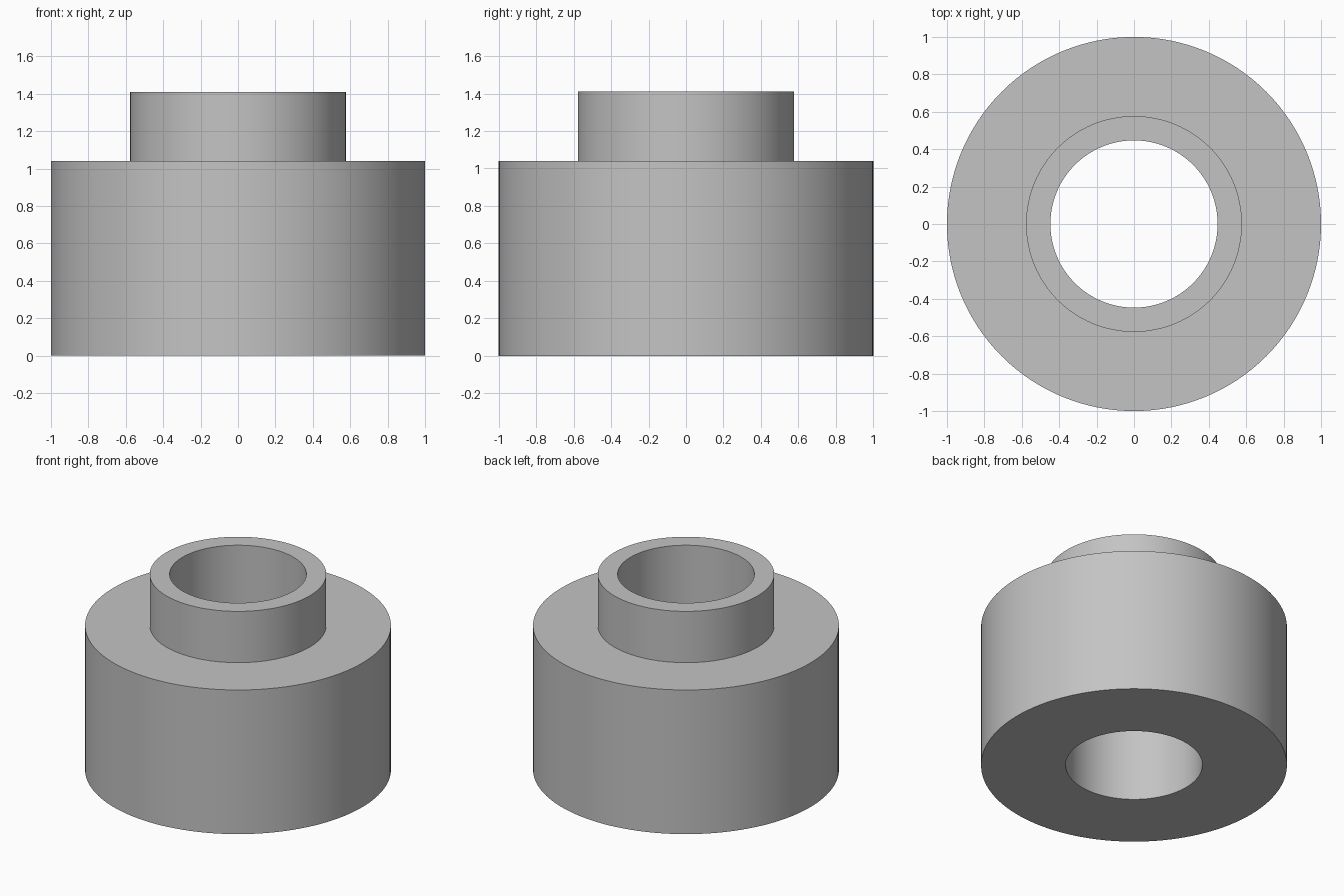
import bpy
import bmesh
from math import cos, sin, radians, tau

cube = bpy.data.objects.get("Cube")
if cube:
    bpy.data.objects.remove(cube, do_unlink=True)

SEGMENTS = 128
BORE, COLLAR, BODY = 0.447, 0.577, 1.0
SHOULDER_Z, TOP_Z = 1.04, 1.41

# Plain grey material
grey = bpy.data.materials.new("plain grey")
grey.use_nodes = True
colour = (0.55, 0.55, 0.55, 1)
grey.diffuse_color = colour
grey.node_tree.nodes["Principled BSDF"].inputs["Base Color"].default_value = colour


def lathe(name, profile, material):
    """Revolve a closed (radius, height) outline around the z axis."""
    bm = bmesh.new()
    rings = []
    for i in range(SEGMENTS):
        a = tau * i / SEGMENTS
        rings.append([bm.verts.new((r * cos(a), r * sin(a), z)) for r, z in profile])
    count = len(profile)
    for i, ring in enumerate(rings):
        following = rings[(i + 1) % SEGMENTS]
        for j in range(count):
            k = (j + 1) % count
            bm.faces.new((ring[j], following[j], following[k], ring[k]))
    bmesh.ops.recalc_face_normals(bm, faces=bm.faces)
    mesh = bpy.data.meshes.new(name)
    bm.to_mesh(mesh)
    bm.free()
    mesh.materials.append(material)
    obj = bpy.data.objects.new(name, mesh)
    bpy.context.collection.objects.link(obj)
    return obj


# Wide body with a narrow collar and a straight through bore
bushing = lathe("stepped_bushing", [
    (BORE, 0), (BODY, 0), (BODY, SHOULDER_Z),
    (COLLAR, SHOULDER_Z), (COLLAR, TOP_Z), (BORE, TOP_Z),
], grey)

bpy.ops.object.select_all(action="DESELECT")
bushing.select_set(True)
bpy.context.view_layer.objects.active = bushing
bpy.ops.object.shade_smooth_by_angle(angle=radians(30))
